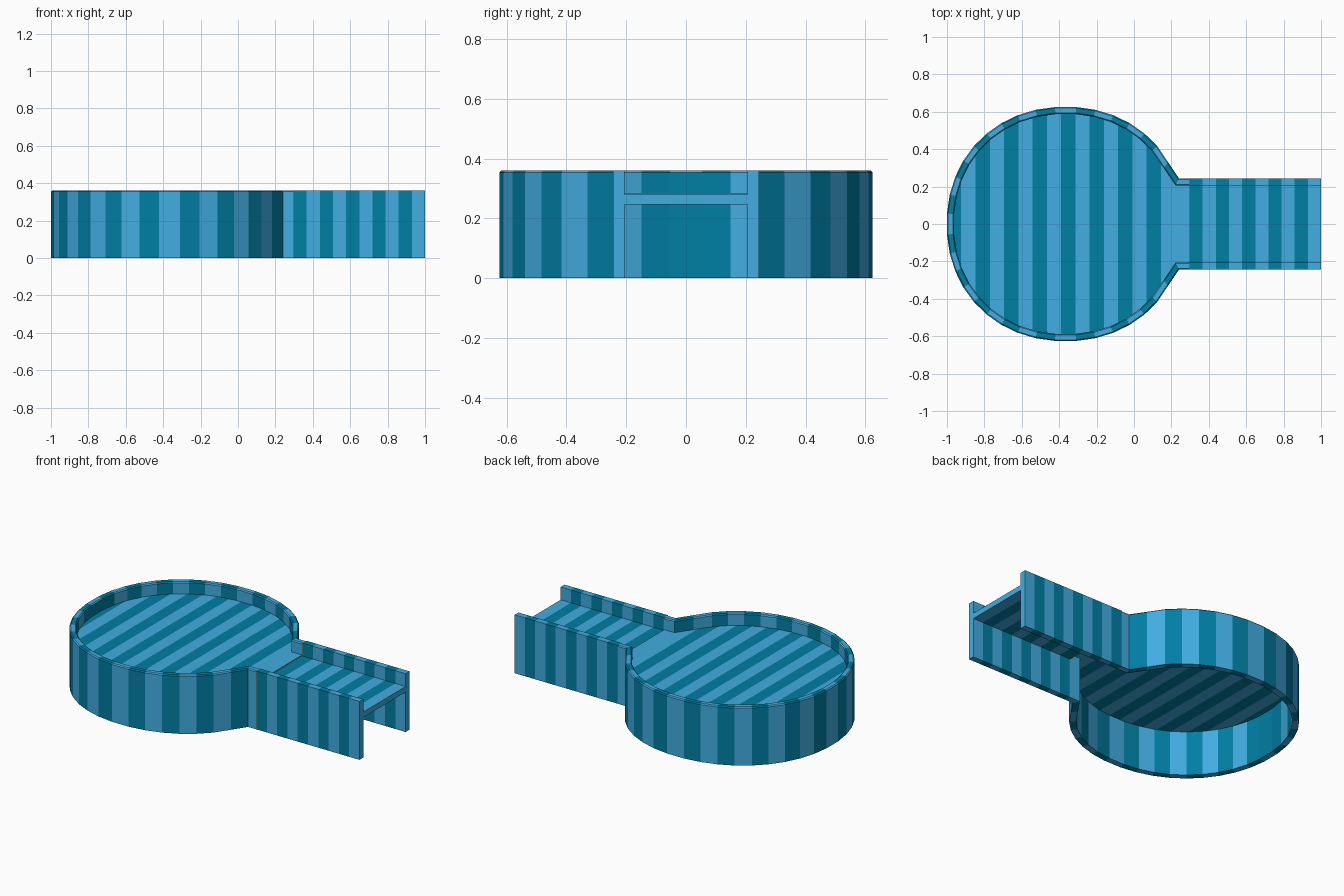
import bpy, bmesh, math

if "Cube" in bpy.data.objects:
    bpy.data.objects.remove(bpy.data.objects["Cube"])

H = 0.36                      # wall height
ARM_FLOOR = (0.247, 0.281)    # arm floor bottom and top
BOWL_FLOOR = (0.278, 0.286)   # thin bowl floor
CX, RX, RY = -0.366, 0.634, 0.625
BULGE = 2 / 2.11              # slightly fuller than a true ellipse
T = 0.038                     # wall thickness
B = 0.006                     # rim chamfer
ARM_Y = 0.244                 # half width of the arm
SEAM, GAP = 0.297, 0.004
STEP = math.radians(9)        # 40-sided round
FIRST = math.radians(40.5)


def material(name, rgb):
    m = bpy.data.materials.new(name)
    m.diffuse_color = (*rgb, 1)
    m.use_nodes = True
    m.node_tree.nodes["Principled BSDF"].inputs["Base Color"].default_value = m.diffuse_color
    return m


MATS = [material("light_blue", (0.054, 0.42, 0.76)),
        material("dark_blue", (0.0, 0.21, 0.37)),
        material("seam_brown", (0.35, 0.2, 0.08))]


def finish(name, bm):
    bmesh.ops.recalc_face_normals(bm, faces=bm.faces[:])
    me = bpy.data.meshes.new(name)
    bm.to_mesh(me)
    bm.free()
    for m in MATS:
        me.materials.append(m)
    ob = bpy.data.objects.new(name, me)
    bpy.context.collection.objects.link(ob)
    return ob


def striped_prism(name, outline, z0, z1, x0, x1, count, only=None):
    """Extrude an outline and split it into bands along x, dark band first."""
    bm = bmesh.new()
    face = bm.faces.new([bm.verts.new((x, y, z0)) for x, y in outline])
    ext = bmesh.ops.extrude_face_region(bm, geom=[face], use_keep_orig=True)
    top = [v for v in ext["geom"] if isinstance(v, bmesh.types.BMVert)]
    bmesh.ops.translate(bm, vec=(0, 0, z1 - z0), verts=top)
    step = (x1 - x0) / count
    for i in range(1, count):
        bmesh.ops.bisect_plane(bm, geom=bm.verts[:] + bm.edges[:] + bm.faces[:],
                               plane_co=(x0 + i * step, 0, 0), plane_no=(1, 0, 0))
    bm.normal_update()
    for f in bm.faces:
        i = int((f.calc_center_median().x - x0) / step)
        light = abs(f.normal.x) > 0.99 or i % 2 or i == 16
        f.material_index = only if only is not None else (0 if light else 1)
    return finish(name, bm)


def power(v):
    return math.copysign(abs(v) ** BULGE, v)


def bowl_outline(inset):
    """Full round that runs along straight flares into a short neck."""
    rx, ry, half = RX - inset, RY - inset, ARM_Y - inset
    k = 1 / power(math.cos(STEP / 2))
    corner = (0.24 - 0.46 * inset, half)
    count = round((2 * math.pi - 2 * FIRST) / STEP)
    angles = [FIRST + i * STEP for i in range(count + 1)]
    arc = [(CX + rx * k * power(math.cos(t)), ry * k * power(math.sin(t)))
           for t in angles]
    mid = ((corner[0] + arc[0][0]) / 2, (corner[1] + arc[0][1]) / 2)
    start = [(SEAM - GAP, half), corner, mid]
    return start + arc + [(x, -y) for x, y in reversed(start)]


# Round wall with its neck and chamfered rim, alternating colour per facet
profile = [(0, 0), (0, H - B), (B, H), (T - B, H), (T, H - B), (T, 0)]
lines = [(bowl_outline(inset), z) for inset, z in profile]
inner = bowl_outline(T)
bm = bmesh.new()
rings = [[bm.verts.new((*pts[i], z)) for pts, z in lines] for i in range(len(inner))]
middle = (len(rings) - 2) // 2
for i, (a, b) in enumerate(zip(rings, rings[1:])):
    for j in range(len(profile)):
        k = (j + 1) % len(profile)
        f = bm.faces.new((a[j], a[k], b[k], b[j]))
        dark = (i - middle) % 2 and 0 < i < len(rings) - 2
        inside = j == 4 and abs(i - middle) <= 1
        f.material_index = 1 if dark or inside else 0
bm.faces.new(rings[0])
bm.faces.new(rings[-1])
finish("round_wall", bm)

# Thin floor inside the round wall
striped_prism("round_floor", inner, *BOWL_FLOOR, -1, SEAM, 17)


def rect(x0, x1, y0, y1):
    return [(x0, y0), (x1, y0), (x1, y1), (x0, y1)]


# Straight arm: floor and a wall on each side, with a thin seam at the bowl
w = ARM_Y - T
strips = [("floor", -w, w, *ARM_FLOOR), ("wall_front", -ARM_Y, -w, 0, H),
          ("wall_back", w, ARM_Y, 0, H)]
for part, y0, y1, z0, z1 in strips:
    striped_prism(f"arm_{part}", rect(SEAM, 1, y0, y1), z0, z1, SEAM, 1, 10)
    striped_prism(f"seam_{part}", rect(SEAM - GAP, SEAM, y0, y1), z0, z1,
                  SEAM - GAP, SEAM, 1, 2)
